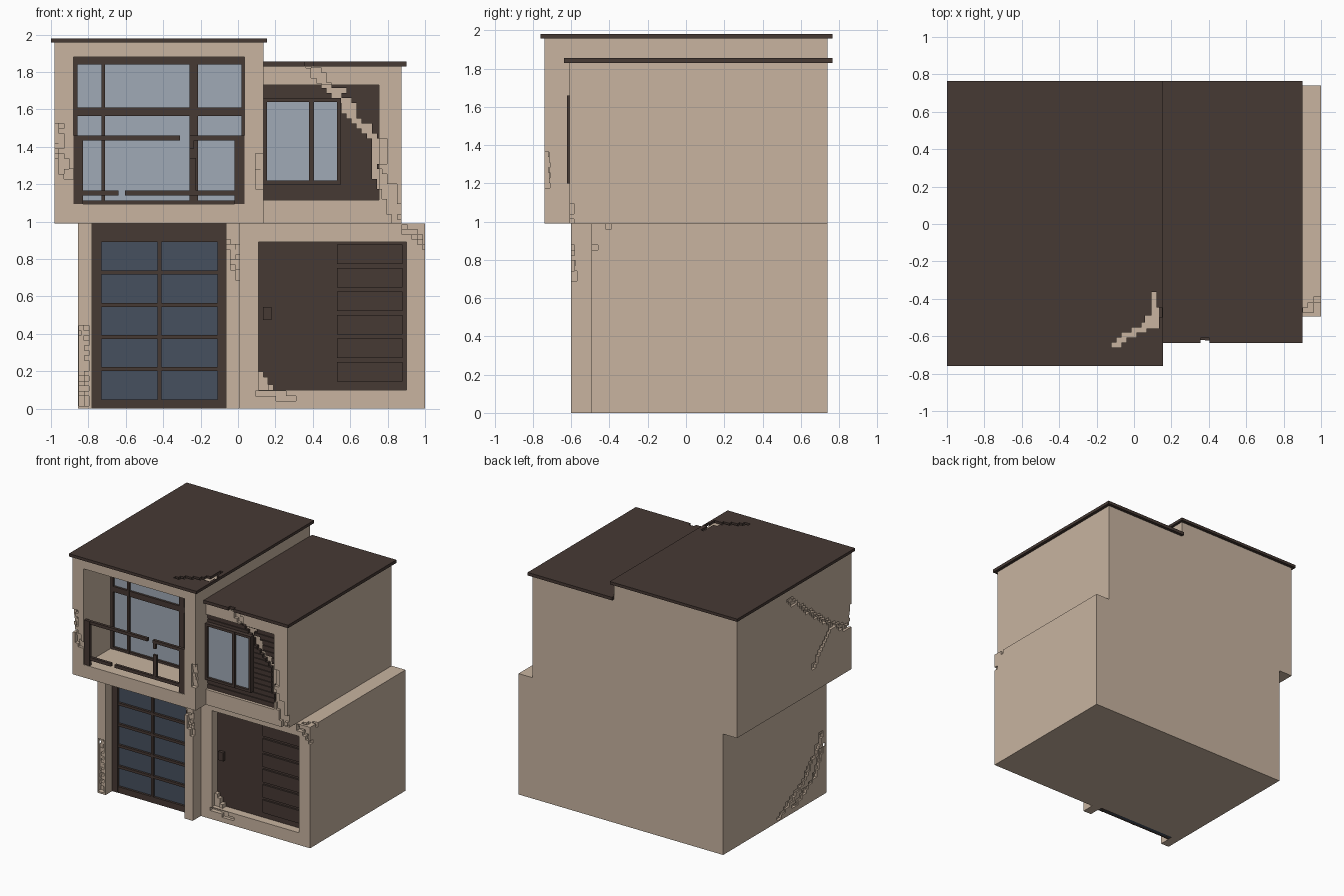
import bpy, bmesh, random
from mathutils import Vector

if "Cube" in bpy.data.objects:
    bpy.data.objects.remove(bpy.data.objects["Cube"])

random.seed(4)


def material(name, rgb):
    m = bpy.data.materials.new(name)
    m.diffuse_color = (*rgb, 1)
    m.use_nodes = True
    m.node_tree.nodes["Principled BSDF"].inputs["Base Color"].default_value = m.diffuse_color
    return m


PLASTER = material("beige plaster", (0.578, 0.456, 0.352))
DARK = material("dark brown", (0.061, 0.041, 0.034))
GLASS = material("pale glass", (0.352, 0.402, 0.468))
NIGHT = material("dark blue glass", (0.061, 0.08, 0.114))


def boxes(name, items, mat):
    """One object made of boxes (x0, x1, y0, y1, z0, z1)."""
    bm = bmesh.new()
    for x0, x1, y0, y1, z0, z1 in items:
        vs = bmesh.ops.create_cube(bm, size=1)["verts"]
        for v in vs:
            v.co = Vector((x0 + (v.co.x + .5) * (x1 - x0),
                           y0 + (v.co.y + .5) * (y1 - y0),
                           z0 + (v.co.z + .5) * (z1 - z0)))
    me = bpy.data.meshes.new(name)
    bm.to_mesh(me)
    bm.free()
    if mat:
        me.materials.append(mat)
    ob = bpy.data.objects.new(name, me)
    bpy.context.collection.objects.link(ob)
    return ob


def cut(ob, items):
    """Subtract boxes from an object and bake the result."""
    cutter = boxes("cutter", items, None)
    cutter.hide_render = True
    mod = ob.modifiers.new("cut", "BOOLEAN")
    mod.operation, mod.solver, mod.object = "DIFFERENCE", "EXACT", cutter
    mod.use_self = True
    dg = bpy.context.evaluated_depsgraph_get()
    me = bpy.data.meshes.new_from_object(ob.evaluated_get(dg))
    ob.modifiers.clear()
    ob.data = me
    bpy.data.objects.remove(cutter)


def crack(path, axis, outer, inner, width=1, size=0.027, ragged=True):
    """Blocky chips along a 2D path on the plane facing the given axis."""
    cells = set()
    for (u0, v0), (u1, v1) in zip(path, path[1:]):
        n = max(1, int(max(abs(u1 - u0), abs(v1 - v0)) / size * 2))
        for i in range(n + 1):
            t = i / n
            a, b = round((u0 + (u1 - u0) * t) / size), round((v0 + (v1 - v0) * t) / size)
            for k in range(random.randint(1, width)):
                cells.add((a + k, b))
    out = []
    for a, b in sorted(cells):
        d = inner + (outer - inner) * random.choice((0, .25, .4)) * .5 if ragged else inner
        lo, hi = min(outer, d), max(outer, d)
        u = ((a - .5) * size, (a + .5) * size)
        v = ((b - .5) * size, (b + .5) * size)
        out.append({"x": (lo, hi, *u, *v), "y": (*u, lo, hi, *v),
                    "z": (*u, *v, lo, hi)}[axis])
    return out


def lattice(name, x0, x1, z0, z1, y0, y1, xs, zs):
    """Window frame: vertical bars xs and horizontal bars zs (pairs)."""
    return boxes(name, [(a, b, y0, y1, z0, z1) for a, b in xs] +
                 [(x0, x1, y0 + .002, y1, a, b) for a, b in zs], DARK)


# Four wall masses
upper_left = boxes("upper_left_wall", [(-.98, .135, -.74, .74, .99, 1.96)], PLASTER)
upper_right = boxes("upper_right_wall", [(.135, .875, -.61, .74, .99, 1.83)], PLASTER)
lower_left = boxes("lower_left_wall", [(-.855, .01, -.6, .74, 0, .99)], PLASTER)
lower_right = boxes("lower_right_wall", [(.01, 1, -.495, .74, 0, .99)], PLASTER)

# Recesses for balcony, siding, glazed door and garage
cut(upper_left, [(-.88, .035, -.9, -.36, 1.095, 1.88)])
cut(upper_right, [(.1, .755, -.8, -.56, 1.115, 1.73)])
cut(lower_left, [(-.78, -.065, -.8, -.47, -.1, 1.1)])
cut(lower_right, [(.11, .9, -.8, -.4, .1, .89)])

# Chipped plaster
scar = crack([(.38, 1.83), (.5, 1.69), (.62, 1.55), (.72, 1.43), (.72, 1.27),
              (.8, 1.12), (.84, 1.0)], "y", -.7, -.562, 3, ragged=False)
wall_scar = [(a, b, c, -.585, e, f) for a, b, c, _, e, f in scar]
cut(upper_right, wall_scar)
cut(upper_left, crack([(-.98, 1.5), (-.96, 1.35), (-.92, 1.23)], "y", -.77, -.71, 2)
    + crack([(.1, 1.36), (.12, 1.2)], "y", -.77, -.71, 2)
    + crack([(.05, 1.86), (-.5, 1.45), (-.27, 1.2)], "x", -1.0, -.95, 2)
    + crack([(-.72, 1.35), (-.5, 1.45)], "x", -1.0, -.95, 3))
cut(lower_left, crack([(-.85, .44), (-.85, .03)], "y", -.63, -.56, 2)
    + crack([(-.05, .9), (.0, .7)], "y", -.63, -.57, 2)
    + crack([(0, .04), (-.3, .2), (-.55, .5)], "x", -.88, -.835, 2)
    + crack([(-.2, .05), (-.45, .2), (-.56, .4)], "x", -.88, -.835, 2))
cut(lower_right, crack([(.89, .97), (.99, .87)], "y", -.52, -.46, 2)
    + crack([(.93, -.46), (.98, -.4)], "z", 1.01, .95, 2)
    + crack([(.12, .08), (.26, .06)], "y", -.52, -.46, 2))

# Flat roofs with a broken corner
roof_left = boxes("left_roof", [(-1, .155, -.76, .765, 1.957, 1.98)], DARK)
cut(roof_left, crack([(-.12, -.65), (.0, -.58), (.09, -.52), (.12, -.37)], "z",
                     2.1, 1.9, 2, ragged=False)
    + [(.06, .135, -.56, -.49, 1.9, 2.1)])
roof_right = boxes("right_roof", [(.135, .9, -.637, .765, 1.83, 1.855)], DARK)
cut(roof_right, [(.355, .405, -.7, -.61, 1.8, 1.9)])

# Balcony window at the back of the recess
boxes("balcony_glass", [(-.88, .035, -.375, -.36, 1.095, 1.88)], GLASS)
lattice("balcony_window_frame", -.88, .035, 1.095, 1.88, -.395, -.37,
        [(-.88, -.857), (-.73, -.71), (-.26, -.215), (.02, .035)],
        [(1.84, 1.88), (1.565, 1.61), (1.095, 1.113)])

# Broken balcony railing
boxes("balcony_railing", [
    (-.88, -.83, -.735, -.708, 1.095, 1.46), (-.018, .035, -.735, -.708, 1.095, 1.46),
    (-.83, -.31, -.733, -.71, 1.435, 1.46), (-.26, -.018, -.733, -.71, 1.435, 1.46),
    (-.83, -.64, -.733, -.71, 1.14, 1.166), (-.605, -.018, -.733, -.71, 1.14, 1.166),
    (-.26, -.225, -.732, -.712, 1.166, 1.34), (-.26, -.235, -.732, -.712, 1.39, 1.435)], DARK)

# Horizontal siding with a hole showing the plaster
pitch = (1.73 - 1.115) / 15
siding = boxes("siding", [(.135, .755, -.578, -.56, 1.115, 1.73)]
               + [(.135, .755, -.586, -.57, 1.115 + i * pitch, 1.115 + (i + .85) * pitch)
                  for i in range(15)], DARK)
cut(siding, [(a, b, c, -.5, e, f) for a, b, c, _, e, f in scar])

# Upper right window
boxes("upper_window_glass", [(.14, .545, -.602, -.585, 1.21, 1.65)], GLASS)
lattice("upper_window_frame", .135, .55, 1.2, 1.66, -.622, -.58,
        [(.135, .155), (.38, .405), (.53, .55)], [(1.2, 1.22), (1.64, 1.66)])

# Tall glazed door
boxes("glazed_door_glass", [(-.77, -.07, -.495, -.47, 0, .95)], NIGHT)
rows = [(0, .05)] + [(.05 + .172 * i - .021, .05 + .172 * i) for i in range(1, 5)] + [(.892, .99)]
lattice("glazed_door_frame", -.78, -.065, 0, .99, -.515, -.47,
        [(-.78, -.73), (-.43, -.41), (-.11, -.065)], rows)

# Garage door with raised panels and a handle
boxes("garage_door", [(.11, .9, -.425, -.4, .1, .89)], DARK)
boxes("garage_panels", [(.53, .88, -.44, -.42, .145 + .1255 * i, .25 + .1255 * i)
                        for i in range(6)], DARK)
boxes("garage_handle", [(.135, .18, -.45, -.42, .475, .545)], DARK)
boxes("garage_rubble", [(.11, .135, -.46, -.42, .1, .2), (.135, .16, -.46, -.42, .1, .17),
                        (.16, .19, -.47, -.42, .1, .13)], PLASTER)
